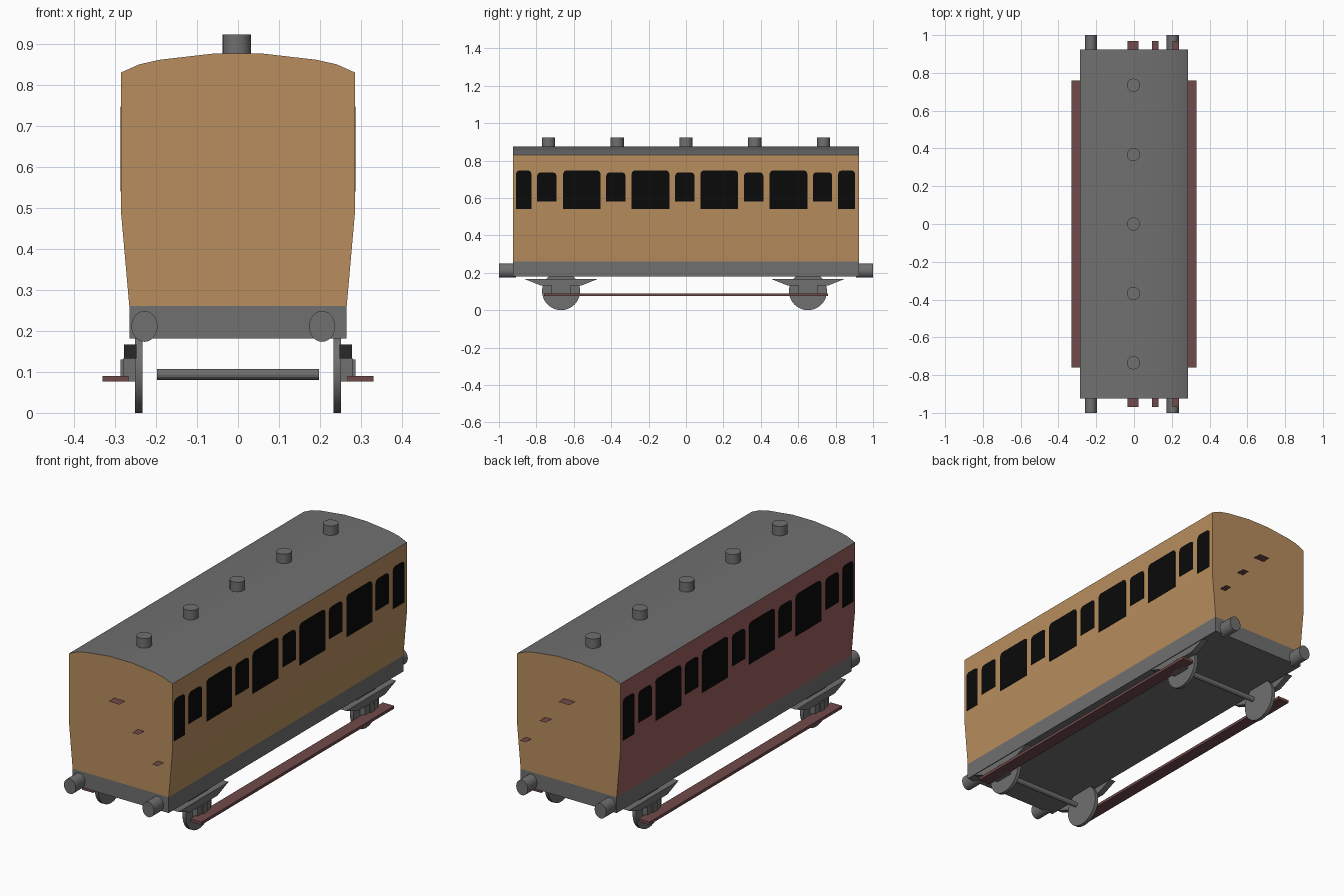
import bpy, bmesh, math
from mathutils import Matrix

if "Cube" in bpy.data.objects:
    bpy.data.objects.remove(bpy.data.objects["Cube"])


def material(name, r, g, b):
    m = bpy.data.materials.new(name)
    m.diffuse_color = (r, g, b, 1)
    m.use_nodes = True
    m.node_tree.nodes["Principled BSDF"].inputs["Base Color"].default_value = m.diffuse_color
    return m


GREY = material("grey metal", .162, .162, .162)
TAN = material("tan wood", .479, .27, .112)
RED = material("dark red paint", .33, .11, .11)
BOARD = material("brown red board", .165, .07, .07)
BLACK = material("black glass", .003, .003, .003)


def finish(name, bm, mats):
    bmesh.ops.recalc_face_normals(bm, faces=bm.faces[:])
    mesh = bpy.data.meshes.new(name)
    bm.to_mesh(mesh)
    bm.free()
    ob = bpy.data.objects.new(name, mesh)
    for m in mats:
        mesh.materials.append(m)
    bpy.context.collection.objects.link(ob)
    return ob


def box(name, x0, x1, y0, y1, z0, z1, mat):
    bm = bmesh.new()
    bmesh.ops.create_cube(bm, size=1)
    for v in bm.verts:
        v.co = ((x0 + x1) / 2 + v.co.x * (x1 - x0),
                (y0 + y1) / 2 + v.co.y * (y1 - y0),
                (z0 + z1) / 2 + v.co.z * (z1 - z0))
    return finish(name, bm, [mat])


def cylinder(name, centre, radius, length, axis, mat, sides=24):
    rot = {"X": Matrix.Rotation(math.pi / 2, 4, "Y"),
           "Y": Matrix.Rotation(math.pi / 2, 4, "X"),
           "Z": Matrix()}[axis]
    bm = bmesh.new()
    bmesh.ops.create_cone(bm, cap_ends=True, segments=sides, radius1=radius, radius2=radius,
                          depth=length, matrix=Matrix.Translation(centre) @ rot)
    ob = finish(name, bm, [mat])
    smooth(ob)
    return ob


def smooth(ob):
    bpy.ops.object.select_all(action="DESELECT")
    ob.select_set(True)
    bpy.context.view_layer.objects.active = ob
    bpy.ops.object.shade_smooth_by_angle(angle=math.radians(25))


def extrude(name, points, shift, mats):
    """Closed outline pushed along a vector."""
    bm = bmesh.new()
    face = bm.faces.new([bm.verts.new(p) for p in points])
    res = bmesh.ops.extrude_face_region(bm, geom=[face])
    bmesh.ops.translate(bm, vec=shift, verts=[e for e in res["geom"] if isinstance(e, bmesh.types.BMVert)])
    return finish(name, bm, mats)


# Coach body: tan ends and right side, red left side, grey curved roof
half = [(.265, .26), (.285, .487), (.285, .83), (.24, .85), (.19, .861), (.06, .876)]
outline = half + [(-x, z) for x, z in reversed(half)]
body = extrude("coach_body", [(x, -.925, z) for x, z in outline], (0, 1.85, 0), [TAN, RED, GREY])
for p in body.data.polygons:
    if abs(p.normal.z) > .4:
        p.material_index = 2
    elif p.normal.x < -.5:
        p.material_index = 1
smooth(body)

# Underframe
box("underframe", -.265, .265, -.925, .925, .181, .26, GREY)

# Side windows: centre along the coach, width, tall or short
windows = [(-.868, .083, True), (-.744, .103, False), (-.557, .2, True), (-.375, .103, False),
           (-.19, .202, True), (-.006, .103, False), (.178, .202, True), (.362, .103, False),
           (.548, .202, True), (.73, .103, False), (.859, .09, True)]
for s, side in ((-1, "left"), (1, "right")):
    for i, (y, w, tall) in enumerate(windows):
        z0, z1 = (.54, .747) if tall else (.582, .737)
        h, c = w / 2, .018
        pts = [(y - h, z0), (y + h, z0), (y + h, z1 - c), (y + h - c * .3, z1 - c * .3), (y + h - c, z1),
               (y - h + c, z1), (y - h + c * .3, z1 - c * .3), (y - h, z1 - c)]
        extrude(f"window_{side}_{i + 1}", [(s * .283, a, b) for a, b in pts], (s * .004, 0, 0), [BLACK])

# Roof vents
for i in range(5):
    cylinder(f"roof_vent_{i + 1}", (-.003, (i - 2) * .3675, .892), .035, .062, "Z", GREY, 20)

for e, end in ((-1, "front"), (1, "back")):
    # Buffers
    for x in (-.228, .205):
        b = cylinder(f"buffer_{end}", (x, e * .955, 0), .032, .09, "Y", GREY)
        b.scale.z = 1.18
        b.location.z = .211
    # End steps: thin flat treads
    for x0, x1, z in ((-.035, .025, .675), (.095, .13, .553), (.205, .237, .425)):
        bm = bmesh.new()
        y0, y1 = e * .92, e * .97
        bm.faces.new([bm.verts.new(p) for p in ((x0, y0, z), (x1, y0, z), (x1, y1, z), (x0, y1, z))])
        ob = finish(f"end_step_{end}", bm, [BOARD])
        if ob.data.polygons[0].normal.z < 0:
            ob.data.flip_normals()

    # Wheelsets
    yc = e * .66 - .008
    cylinder(f"axle_{end}", (0, yc, .094), .0135, .396, "X", GREY, 12)
    for s, side in ((-1, "left"), (1, "right")):
        tag = f"{end}_{side}"
        cylinder(f"wheel_{tag}", (s * .242, yc, .102), .102, .018, "X", GREY, 32)
        # Leaf spring with sloping ends
        extrude(f"leaf_spring_{tag}",
                [(s * .247, yc + a, b) for a, b in ((-.197, .167), (.197, .167), (.11, .132), (-.11, .132))],
                (s * .031, 0, 0), [GREY])
        # Axle box and its narrow front rib
        box(f"axle_box_{tag}", *sorted((s * .25, s * .28)), yc - .05, yc + .05, .076, .132, GREY)
        box(f"axle_box_rib_{tag}", *sorted((s * .25, s * .287)), yc - .016, yc + .016, .076, .13, GREY)

# Long footboards
for s, side in ((-1, "left"), (1, "right")):
    box(f"footboard_{side}", *sorted((s * .267, s * .33)), -.76, .76, .076, .09, BOARD)
